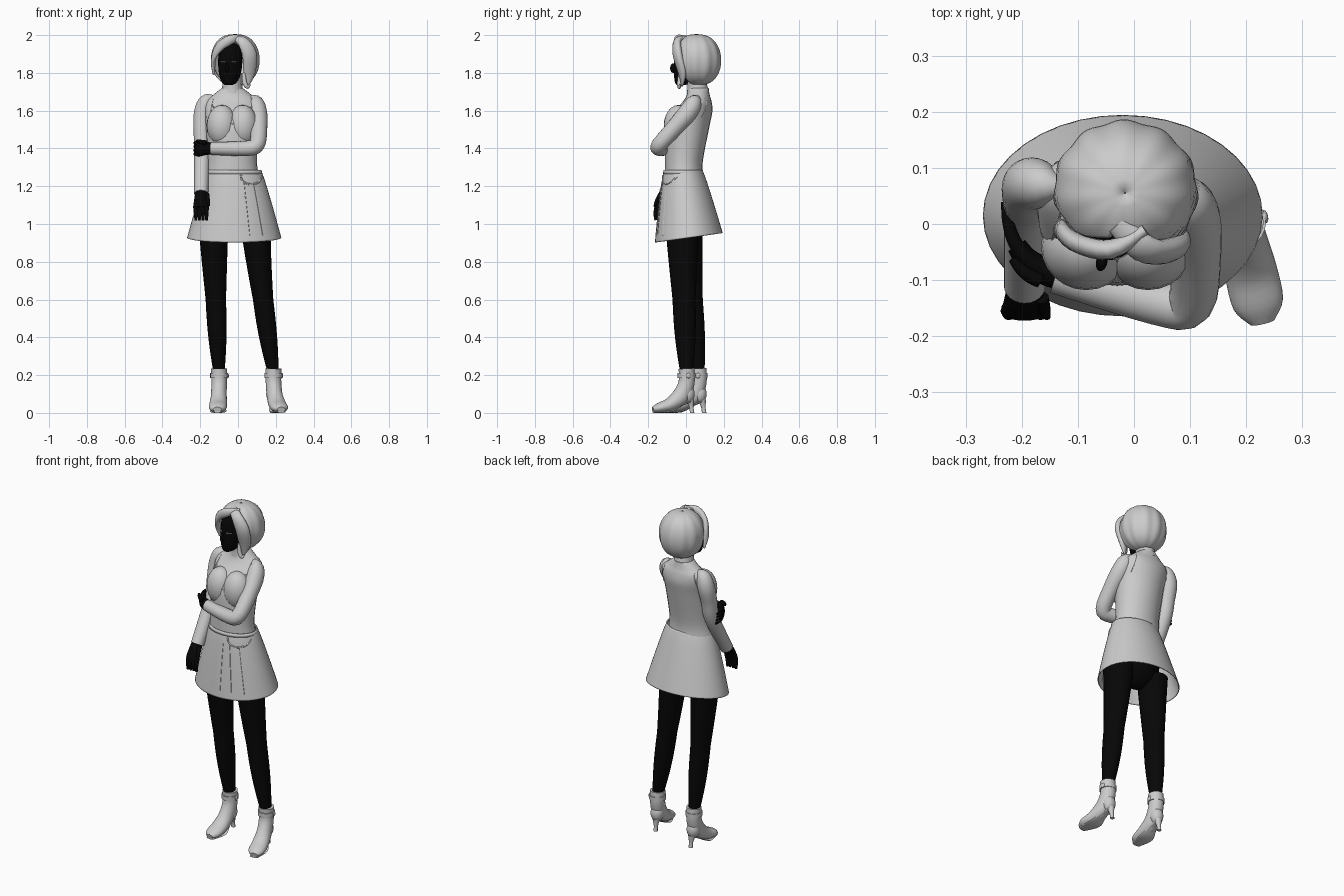
import bpy, bmesh, math
from mathutils import Vector, Matrix
from mathutils.bvhtree import BVHTree

cube = bpy.data.objects.get("Cube")
if cube:
    bpy.data.objects.remove(cube)

ACROSS, UP = Vector((1, 0, 0)), Vector((0, 0, 1))


def material(name, value):
    mat = bpy.data.materials.new(name)
    mat.use_nodes = True
    colour = (value, value, value, 1)
    mat.diffuse_color = colour
    mat.node_tree.nodes["Principled BSDF"].inputs["Base Color"].default_value = colour
    return mat


GREY = material("light grey", 0.6)
BLACK = material("black", 0.002)


def smooth_rows(rows, steps):
    """Catmull-Rom interpolation of rows of numbers."""
    out = []
    last = len(rows) - 1
    for i in range(last):
        before, start, end, after = (rows[min(max(i + k, 0), last)] for k in (-1, 0, 1, 2))
        for k in range(steps):
            t = k / steps
            out.append([b + t / 2 * (c - a + t * (2*a - 5*b + 4*c - d + t * (3*(b - c) + d - a)))
                        for a, b, c, d in zip(before, start, end, after)])
    return out + [list(rows[-1])]


def loft(name, rows, mat=GREY, ref=None, flat=1, sides=24, steps=4, gap=None, wave=0, shell=0):
    """Rows are x, y, z, side radius and optional depth radius (else side radius * flat).
    Rings lie level, or square to the path when ref gives their side axis.
    A gap rule opens the front; a shell leaves the ends open."""
    rows = smooth_rows(rows, steps)
    centres = [Vector(row[:3]) for row in rows]
    last = len(rows) - 1
    bm = bmesh.new()
    rings = []
    for i, row in enumerate(rows):
        u, v = ACROSS, ACROSS.cross(-UP)
        if ref:
            tangent = (centres[min(i + 1, last)] - centres[max(i - 1, 0)]).normalized()
            u = (ref - tangent * ref.dot(tangent)).normalized()
            v = tangent.cross(u)
        depth = row[4] if len(row) > 4 else row[3] * flat
        opening = gap(i / last) if gap else 0
        ring = []
        for k in range(sides + bool(gap)):
            angle = opening + (math.tau - 2 * opening) * k / sides
            ripple = 1 + wave * math.cos(11 * angle)
            ring.append(bm.verts.new(centres[i] + ripple * (u * row[3] * math.sin(angle)
                                                            - v * depth * math.cos(angle))))
        rings.append(ring)
    for low, high in zip(rings, rings[1:]):
        for k in range(sides):
            n = (k + 1) % len(low)
            bm.faces.new((low[k], low[n], high[n], high[k]))
    if not shell:
        bm.faces.new(rings[0])
        bm.faces.new(rings[-1])
    bmesh.ops.remove_doubles(bm, verts=bm.verts, dist=0.0002)
    bmesh.ops.recalc_face_normals(bm, faces=bm.faces)
    mesh = bpy.data.meshes.new(name)
    bm.to_mesh(mesh)
    bm.free()
    mesh.materials.append(mat)
    mesh.polygons.foreach_set("use_smooth", [True] * len(mesh.polygons))
    mesh.set_sharp_from_angle(angle=math.radians(50))
    obj = bpy.data.objects.new(name, mesh)
    bpy.context.collection.objects.link(obj)
    if shell:
        mod = obj.modifiers.new("thickness", "SOLIDIFY")
        mod.thickness, mod.offset = shell, 0
    return obj


def spaced(count):
    return [k / count for k in range(count + 1)]


def ball(name, centre, width, depth, height, mat=GREY):
    x, y, z = centre
    arcs = [(math.sin(math.pi * t) + 0.01, math.cos(math.pi * t)) for t in spaced(12)]
    return loft(name, [(x, y, z - height * c, width * s, depth * s) for s, c in arcs], mat, steps=1)


def turn(obj, x, y, degrees):
    pivot = Matrix.Translation((x, y, 0))
    obj.data.transform(pivot @ Matrix.Rotation(math.radians(degrees), 4, "Z") @ pivot.inverted())


def seam(name, obj, path, radius=0.0025, back=False):
    """Thin raised line on the front or back of an object; path holds x, z pairs."""
    tree = BVHTree.FromPolygons([v.co for v in obj.data.vertices],
                                [p.vertices[:] for p in obj.data.polygons])
    side = 1 if back else -1
    hits = [tree.ray_cast(Vector((x, side, z)), Vector((0, -side, 0)))[0]
            for x, z in smooth_rows(path, 5)]
    rows = [(*hit, radius) for hit in hits if hit]
    if len(rows) > 1:
        loft(name, rows, GREY, Vector((.1, 1, 0)), sides=6, steps=1)


# Torso, sloping shoulders, neck and bust
middle = -0.03
torso = loft("torso", [(middle, y, z, width, depth) for y, z, width, depth in (
    (-.01, 1.26, .14, .1), (-.01, 1.34, .13, .1), (.01, 1.52, .14, .115),
    (.04, 1.6, .145, .1), (.06, 1.65, .14, .075), (.065, 1.685, .1, .06),
    (.065, 1.72, .055, .055))])
loft("neck", [(middle, .065, 1.69, .06), (middle, .06, 1.73, .053), (middle, .05, 1.8, .05)])
seam("neckline", torso, [(middle + side * x, z) for side, x, z in (
    (-1, .11, 1.63), (-1, .06, 1.58), (0, 0, 1.53), (1, .06, 1.58), (1, .11, 1.63))])
for name, side in (("right", -1), ("left", 1)):
    ball(name + "_bust", (middle + side * .055, -.04, 1.52), .08, .077, .11)
    strap = [(middle + side * x, z) for x, z in ((.12, 1.56), (.11, 1.62), (.1, 1.67))]
    seam(name + "_strap", torso, strap)
    seam(name + "_back_strap", torso, strap, back=True)

# Face: an egg with the chin pushed forward
head_x, head_y = -.04, .015
face = loft("face", [(head_x, head_y - .05 * (1 - t) ** 3, 1.85 - .115 * math.cos(math.pi * t),
                      width, width * 1.15)
                     for t in spaced(16)
                     for width in [(.055 + .013 * t) * math.sin(math.pi * t) ** .6 + .002]],
            BLACK, steps=1)
nose = ball("nose", (head_x, -.07, 1.825), .01, .016, .025, BLACK)
for part in (face, nose):
    turn(part, head_x, head_y, -12)
for name, x in (("right", -.078), ("left", -.022)):
    seam(name + "_eye", face, [(x - .013, 1.858), (x + .013, 1.858)])

# Bobbed hair: a rippled dome, open around the face
hair_x, hair_y = -.016, .055
hair = loft("hair", [(hair_x, hair_y + .01 * t, 1.87 + .13 * math.cos(math.pi * t),
                      width, width * .97)
                     for t in spaced(24)
                     for width in [.122 * math.sin(math.pi * t) ** .8 + .001]],
            sides=66, steps=1, wave=.02, shell=.01,
            gap=lambda t: math.radians(62) * min(max(4 * t - .8, 0), 1))
turn(hair, hair_x, hair_y, -15)
loft("right_fringe", [(.02, -.01, 1.985, .015), (-.04, -.045, 1.975, .025),
                      (-.1, -.035, 1.935, .024), (-.13, -.01, 1.87, .018),
                      (-.128, .01, 1.79, .006)],
     ref=Vector((.2, 0, 1)), flat=.7, sides=16)
loft("left_fringe", [(-.03, 0, 1.985, .02), (.02, -.045, 1.97, .03), (.06, -.045, 1.9, .04),
                     (.06, -.02, 1.8, .033), (.05, -.02, 1.73, .006)],
     ref=Vector((1, .3, .2)), flat=.6, sides=16)
loft("left_lock", [(.03, -.03, 1.8, .01), (.035, -.035, 1.75, .012), (.05, -.035, 1.725, .01),
                   (.065, -.03, 1.74, .003)], ref=Vector((0, 1, 0)), sides=12)

# Skirt: bell flare, with the hem lower at the front
waist, length = 1.285, .36
skirt = loft("skirt", [(-.02, -.015 + .03 * t, waist - length * t,
                        .14 + .107 * t ** .9, .1 + .077 * t ** .85)
                       for t in spaced(8)], sides=40, shell=.005)
for v in skirt.data.vertices:
    v.co.z += .14 * v.co.y * (waist - v.co.z) / length
loft("waistband", [(-.02, -.015, waist - .02, .147, .105), (-.02, -.015, waist, .143, .102)],
     sides=40, steps=1, shell=.004)
for top, hem in ((-.01, -.01), (.03, .06), (.08, .13)):
    seam("pleat", skirt, [(top + (hem - top) * t, 1.22 - .28 * t) for t in spaced(4)], .004)
seam("pocket_edge", skirt, [(.07 - .055 * math.cos(math.pi * t), 1.25 - .04 * math.sin(math.pi * t))
                            for t in spaced(6)], .006)
seam("skirt_button", skirt, [(.01, 1.25), (.02, 1.25)], .009)

# Arms: the left one folds across to hold the right elbow
loft("left_arm", [(.06, .055, 1.67, .015), (.09, .045, 1.645, .042), (.104, .01, 1.59, .05),
                  (.11, -.06, 1.51, .045), (.1, -.14, 1.42, .042), (.04, -.14, 1.4, .04),
                  (-.14, -.09, 1.4, .034)],
     ref=Vector((-.7, 0, 1)))
loft("right_arm", [(-.13, .065, 1.67, .015), (-.165, .07, 1.65, .04), (-.185, .07, 1.59, .048),
                   (-.19, .05, 1.5, .045), (-.19, .02, 1.38, .042), (-.195, -.11, 1.16, .037)],
     ref=ACROSS)


def hand(name, wrist, along, curl, across):
    """Palm, four fingers and thumb on one curling path."""
    def point(t, offset=0):
        return Vector(wrist) + Vector(along) * t + Vector(curl) * t * t + across * offset

    loft(name + "_palm", [(*point(.6 * t), .03 + .013 * t, .028 - .01 * t) for t in spaced(4)],
         BLACK, across)
    for k in (-1.5, -.5, .5, 1.5):
        loft(name + "_finger", [(*point(.5 + .5 * t, .019 * k), .013 - .006 * t * t)
                                for t in spaced(4)], BLACK, across, sides=10)
    loft(name + "_thumb", [(*(point(.15 + .4 * t, .03 + .01 * t) - Vector(curl) * .15),
                            .013 - .006 * t * t) for t in spaced(4)], BLACK, across, sides=10)


hand("left", (-.13, -.09, 1.4), (-.18, .02, 0), (.08, .11, 0), UP)
hand("right", (-.195, -.1, 1.18), (0, -.14, -.15), (0, .08, -.01), ACROSS)

# Hips, then legs that taper with a calf bulge, each in a heeled ankle boot
ball("hips", (-.02, -.005, 1.06), .14, .1, .15, BLACK)
for name, hip_x, hip_y, x, y, yaw in (("right", -.13, 0, -.1, .066, -3),
                                      ("left", .093, -.02, .188, .003, 13)):
    loft(name + "_leg", [(hip_x + (x - hip_x) * t ** 1.25, hip_y + (y - hip_y) * t ** 1.25,
                          1 - .8 * t, width, width * 1.13)
                         for t in spaced(20)
                         for width in [.08 - .052 * t
                                       + .007 * max(0, math.sin(math.tau * (t - .5)))]],
         BLACK, steps=1)
    parts = [
        loft(name + "_boot", [(x, y - forward, z, width, depth) for forward, z, width, depth in (
            (0, .235, .043, .042), (0, .16, .041, .043), (.03, .09, .042, .047),
            (.09, .045, .047, .036), (.15, .027, .045, .026), (.183, .018, .022, .013))],
             ref=ACROSS),
        loft(name + "_boot_strap", [(x, y, .185, .047), (x, y, .21, .047)], steps=1),
        ball(name + "_boot_buckle", (x + .046, y, .197), .006, .012, .014),
        ball(name + "_heel_cup", (x, y + .006, .1), .037, .037, .05),
        loft(name + "_heel", [(x, y + .03, 0, .012), (x, y + .026, .03, .012),
                              (x, y + .018, .07, .022)], sides=12),
        loft(name + "_sole", [(x, y + .02, .06, .02, .005), (x, y - .03, .04, .026, .005),
                              (x, y - .09, .008, .044, .005), (x, y - .18, .005, .024, .005)],
             ref=ACROSS)]
    for part in parts:
        turn(part, x, y, yaw)
